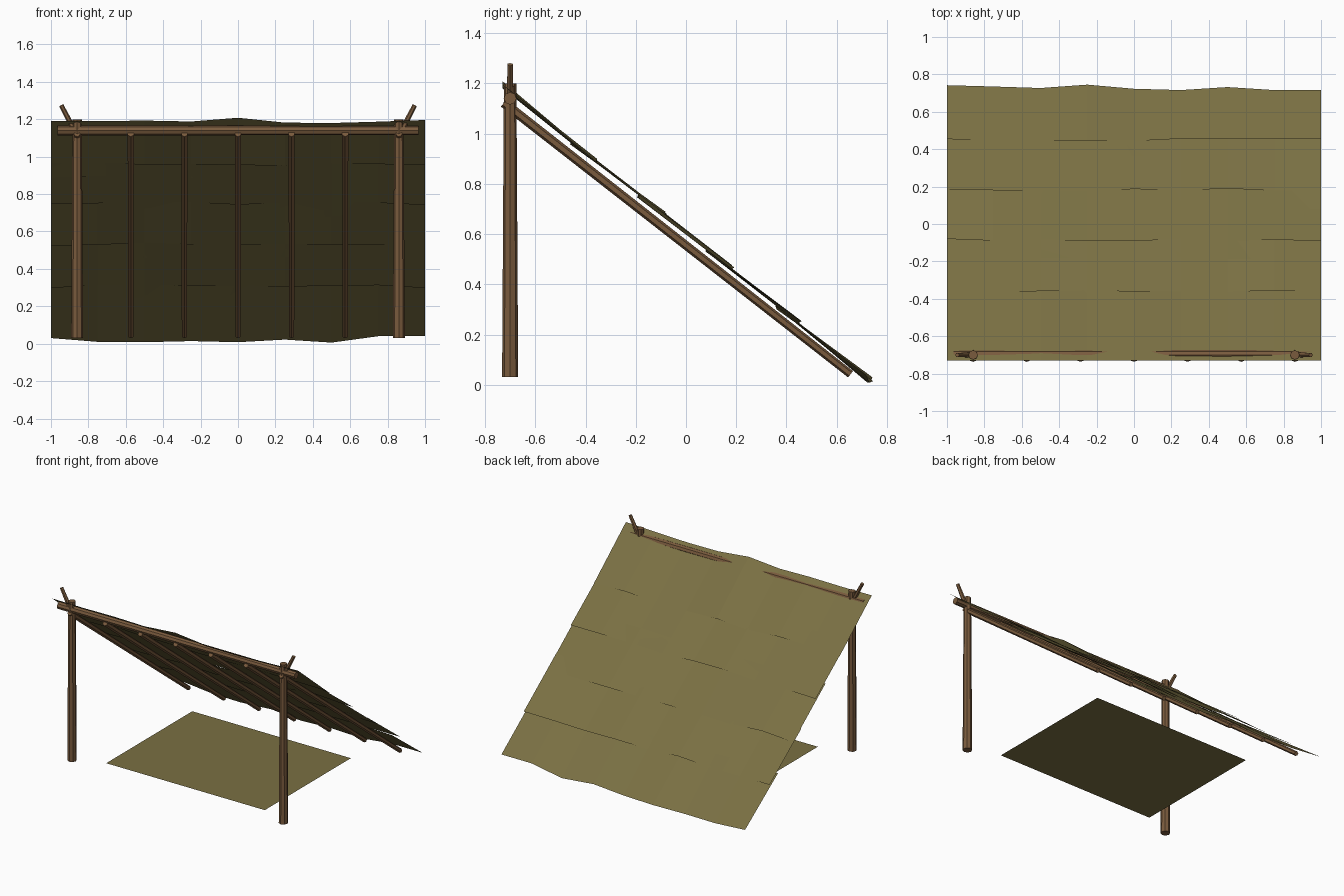
import bpy, bmesh, random
from mathutils import Vector, Matrix

if "Cube" in bpy.data.objects:
    bpy.data.objects.remove(bpy.data.objects["Cube"])

random.seed(4)


def material(name, rgb):
    m = bpy.data.materials.new(name)
    m.diffuse_color = (*rgb, 1)
    m.use_nodes = True
    m.node_tree.nodes["Principled BSDF"].inputs["Base Color"].default_value = m.diffuse_color
    return m


WOOD = material("bark_brown", (0.195, 0.105, 0.047))
THATCH = material("olive_canvas", (0.195, 0.162, 0.056))


def finish(name, bm, mat):
    me = bpy.data.meshes.new(name)
    bm.to_mesh(me)
    bm.free()
    me.materials.append(mat)
    ob = bpy.data.objects.new(name, me)
    bpy.context.collection.objects.link(ob)
    return ob


def pole(name, a, b, r1, r2, sides=8):
    """Tapered low-poly pole from point a to point b."""
    a, b = Vector(a), Vector(b)
    d = b - a
    bm = bmesh.new()
    mat = Matrix.Translation((a + b) / 2) @ d.to_track_quat('Z', 'Y').to_matrix().to_4x4()
    bmesh.ops.create_cone(bm, cap_ends=True, segments=sides, radius1=r1,
                          radius2=r2, depth=d.length, matrix=mat)
    return finish(name, bm, WOOD)


def strip(name, top, bottom):
    """Wavy canvas strip between two rows of (y, z) points spread across x."""
    bm = bmesh.new()
    n = len(top)
    xs = [-1 + 2 * i / (n - 1) for i in range(n)]
    up = [bm.verts.new((x, *p)) for x, p in zip(xs, top)]
    low = [bm.verts.new((x, *p)) for x, p in zip(xs, bottom)]
    for i in range(n - 1):
        bm.faces.new((low[i], low[i + 1], up[i + 1], up[i]))
    bm.normal_update()
    for f in bm.faces:
        if f.normal.z < 0:
            f.normal_flip()
    return finish(name, bm, THATCH)


# Forked posts
for side, s in (("left", -1), ("right", 1)):
    pole(f"{side}_post", (s * 0.86, -0.70, 0.03), (s * 0.86, -0.70, 1.20), 0.032, 0.025)
    pole(f"{side}_post_fork", (s * 0.865, -0.70, 1.12), (s * 0.945, -0.70, 1.275), 0.016, 0.012, 6)

# Ridge beam
pole("ridge_beam", (-0.965, -0.70, 1.14), (0.965, -0.70, 1.14), 0.026, 0.025)

# Sloping rafters
for i in range(7):
    x = -0.86 + i * 0.86 / 3
    pole(f"rafter_{i + 1}", (x, -0.725, 1.122), (x, 0.655, 0.042), 0.019, 0.016, 6)

# Overlapping roof strips, given as upper and lower edge (y, z)
edges = [((-0.73, 1.188), (-0.36, 0.892)),
         ((-0.458, 0.962), (-0.085, 0.686)),
         ((-0.187, 0.750), (0.185, 0.468)),
         ((0.085, 0.532), (0.452, 0.252)),
         ((0.360, 0.308), (0.730, 0.018))]
ridge_z = [1.192, 1.190, 1.193, 1.188, 1.208, 1.182, 1.180, 1.187, 1.196]
eave = [(0.742, 0.03), (0.735, 0.01), (0.727, 0.008), (0.745, 0.014), (0.723, 0.008),
        (0.716, 0.022), (0.732, 0.006), (0.716, 0.04), (0.716, 0.04)]


def jitter(p):
    return [(p[0] + random.uniform(-0.008, 0.008) * (p[0] > -0.7),
             p[1] + random.uniform(-0.009, 0.009)) for _ in range(9)]


for k, (t, b) in enumerate(edges):
    top, bottom = jitter((t[0], t[1])), jitter(b)
    if k == 0:
        top = [(-0.73, z) for z in ridge_z]
    if k == 4:
        bottom = eave
    strip(f"roof_strip_{k + 1}", top, bottom)

# Ground mat
bm = bmesh.new()
bm.faces.new([bm.verts.new(p) for p in ((-0.645, -0.61, 0.03), (0.645, -0.61, 0.03),
                                        (0.645, 0.39, 0.03), (-0.645, 0.39, 0.03))])
finish("ground_mat", bm, THATCH)
